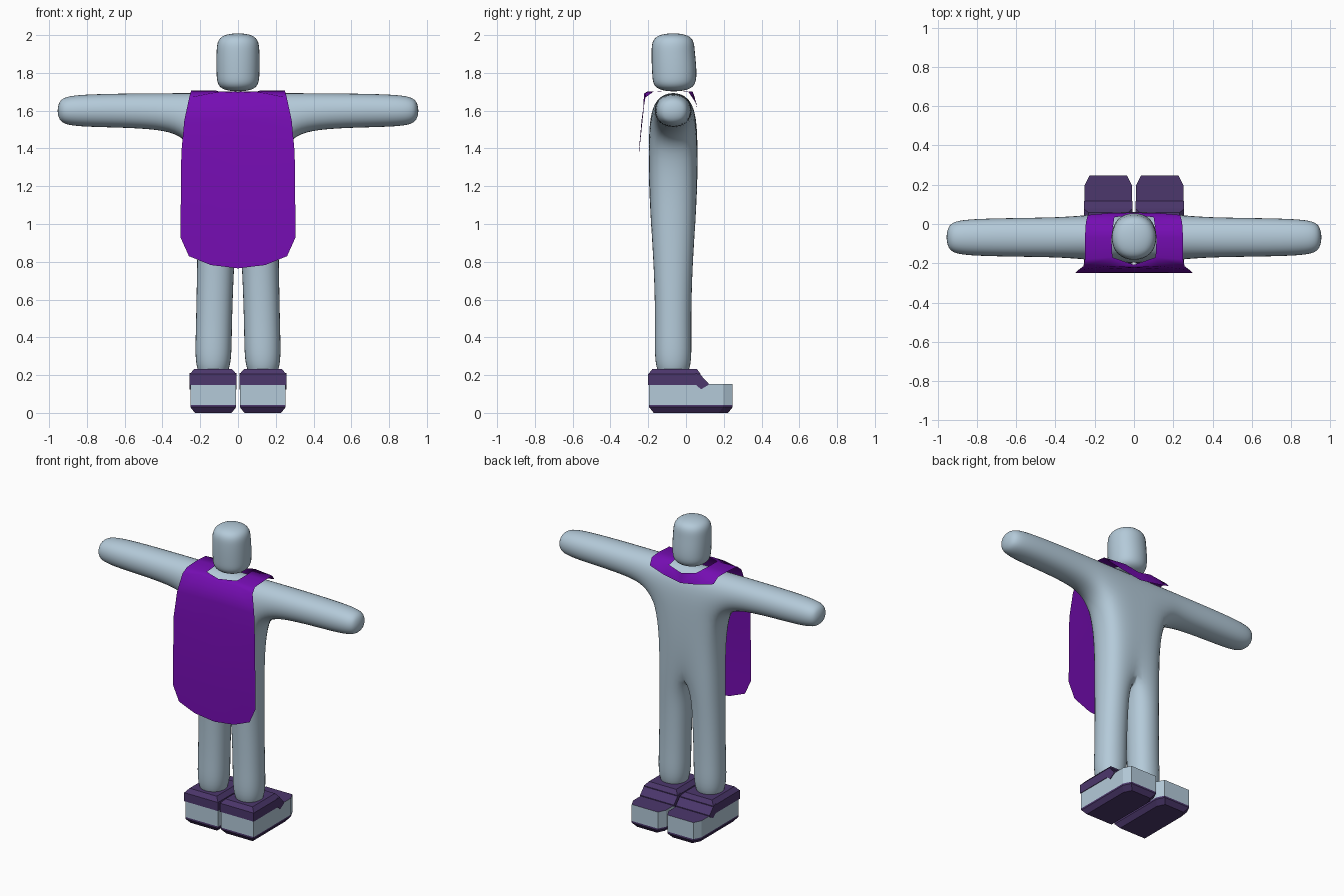
import bpy, bmesh

if "Cube" in bpy.data.objects:
    bpy.data.objects.remove(bpy.data.objects["Cube"])


def material(name, rgb):
    m = bpy.data.materials.new(name)
    m.diffuse_color = (*rgb, 1)
    m.use_nodes = True
    m.node_tree.nodes["Principled BSDF"].inputs["Base Color"].default_value = m.diffuse_color
    return m


GREY = material("pale blue grey", (0.456, 0.591, 0.694))
DARK = material("dark purple", (0.072, 0.038, 0.150))
VIOLET = material("violet", (0.18, 0.004, 0.45))


def make(name, verts, faces, mats, mirror=False, subsurf=0, smooth=0, fix=True):
    mesh = bpy.data.meshes.new(name)
    mesh.from_pydata(verts, [], faces)
    bm = bmesh.new()
    bm.from_mesh(mesh)
    if fix:
        bmesh.ops.recalc_face_normals(bm, faces=bm.faces)
    bm.to_mesh(mesh)
    bm.free()
    ob = bpy.data.objects.new(name, mesh)
    bpy.context.collection.objects.link(ob)
    for m in mats:
        mesh.materials.append(m)
    if mirror:
        mod = ob.modifiers.new("mirror", 'MIRROR')
        mod.use_clip = True
    if subsurf:
        mod = ob.modifiers.new("subsurf", 'SUBSURF')
        mod.levels = mod.render_levels = subsurf
    for p in mesh.polygons:
        p.use_smooth = bool(smooth)
    return ob


def loft(name, rings, mats, **kw):
    """Closed solid through a stack of equal-length rings."""
    n = len(rings[0])
    verts = [p for r in rings for p in r]
    faces = [tuple(range(n)), tuple(range(len(verts) - n, len(verts)))]
    for k in range(len(rings) - 1):
        for i in range(n):
            j = (i + 1) % n
            faces.append((k * n + i, k * n + j, (k + 1) * n + j, (k + 1) * n + i))
    return make(name, verts, faces, mats, **kw)


def rect(x0, x1, y0, y1, z):
    return [(x0, y0, z), (x1, y0, z), (x1, y1, z), (x0, y1, z)]


# Head: rounded box
loft("head", [rect(-.115, .115, -.18, .05, 1.695), rect(-.125, .125, -.19, .072, 1.785),
              rect(-.125, .125, -.195, .055, 1.92), rect(-.115, .115, -.185, .05, 2.017)],
     [GREY], subsurf=3, smooth=1)

# Body: half silhouette cage (x, z, half depth), given depth, mirrored and rounded
pts = {"crotch": (0, .97, .125), "hip": (.222, .97, .125),
       "mid": (0, 1.42, .132), "side": (.222, 1.42, .132),
       "neck": (0, 1.705, .118), "shoulder": (.25, 1.705, .118),
       "k0": (.016, .72, .108), "k1": (.226, .72, .108),
       "s0": (.026, .40, .102), "s1": (.232, .40, .102),
       "f0": (.026, .15, .112), "f1": (.240, .15, .112),
       "a0": (.38, 1.503, .108), "a1": (.38, 1.70, .108),
       "w0": (.87, 1.503, .106), "w1": (.87, 1.697, .106),
       "h0": (.962, 1.535, .075), "h1": (.962, 1.665, .075)}
quads = ["crotch hip side mid", "mid side shoulder neck", "k0 k1 hip crotch",
         "s0 s1 k1 k0", "f0 f1 s1 s0", "side a0 a1 shoulder",
         "a0 w0 w1 a1", "w0 h0 h1 w1"]
names = list(pts)
N = len(names)
CY = -.068
verts = [(x, CY - d, z) for x, z, d in pts.values()] + [(x, CY + d, z) for x, z, d in pts.values()]
cells = [[names.index(w) for w in q.split()] for q in quads]
faces, count = [], {}
for c in cells:
    faces += [tuple(c), tuple(i + N for i in reversed(c))]
    for i in range(4):
        e = (c[i], c[(i + 1) % 4])
        count.setdefault(frozenset(e), []).append(e)
for es in count.values():
    a, b = es[0]
    if len(es) == 1 and (verts[a][0] > 0 or verts[b][0] > 0):
        faces.append((b, a, a + N, b + N))
make("body", verts, faces, [GREY], mirror=True, subsurf=3, smooth=1, fix=False)


# Shoes: sole block with blunt toe corners, purple sole and top, pale sides
def shoe_ring(z, inset=0):
    x0, x1, y0, y1, c = .01 + inset, .252 - inset, -.195 + inset, .247 - inset, .025
    return [(x0, y0, z), (x1, y0, z), (x1, y1 - 2 * c, z), (x1 - c, y1, z),
            (x0 + c, y1, z), (x0, y1 - 2 * c, z)]


shoe = loft("shoes", [shoe_ring(0, .024), shoe_ring(.03), shoe_ring(.042), shoe_ring(.152)],
            [GREY, DARK], mirror=True)
for p in shoe.data.polygons:
    p.material_index = int(p.center.z < .042 or p.normal.z > .5)

# Cuffs around the ankles
loft("shoe_cuffs", [rect(.008, .256, -.2, .078, .148), rect(.008, .256, -.2, .078, .205),
                    rect(.032, .232, -.178, .058, .232)], [DARK], mirror=True)

# Insteps sloping from cuff to toe, with side flaps hanging just below the top edge
slope = [(.05, .15), (.05, .21), (.078, .2), (.118, .157), (.118, .148), (.08, .125)]
loft("shoe_insteps", [[(x, y, z) for y, z in slope] for x in (.007, .256)], [DARK], mirror=True)

# Cape: collar with neck hole, then the long drape; three columns per row, mirrored
rows = [[(0, .058, 1.615), (.12, .056, 1.635), (.235, .046, 1.665)],
        [(0, .045, 1.675), (.10, .035, 1.70), (.245, .01, 1.703)],
        [(.10, .03, 1.702), (.115, -.07, 1.706), (.25, -.07, 1.706)],
        [(0, -.208, 1.70), (.11, -.17, 1.702), (.25, -.18, 1.70)],
        [(0, -.222, 1.69), (.13, -.215, 1.695), (.258, -.215, 1.67)],
        [(0, -.23, 1.55), (.14, -.23, 1.55), (.284, -.235, 1.55)],
        [(0, -.248, 1.38), (.145, -.248, 1.38), (.30, -.25, 1.38)],
        [(0, -.25, .93), (.145, -.25, .93), (.305, -.25, .93)],
        [(0, -.25, .765), (.145, -.25, .783), (.26, -.25, .83)]]
verts = [p for r in rows for p in r]
faces = []
for r in range(len(rows) - 1):
    for c in range(2):
        if c == 0 and r in (1, 2):
            continue  # neck hole
        i = r * 3 + c
        faces.append((i, i + 3, i + 4, i + 1))
cape = make("cape", verts, faces, [VIOLET], mirror=True, smooth=1)
bm = bmesh.new()
bm.from_mesh(cape.data)
bmesh.ops.delete(bm, geom=[v for v in bm.verts if not v.link_faces], context='VERTS')
bm.to_mesh(cape.data)
bm.free()
